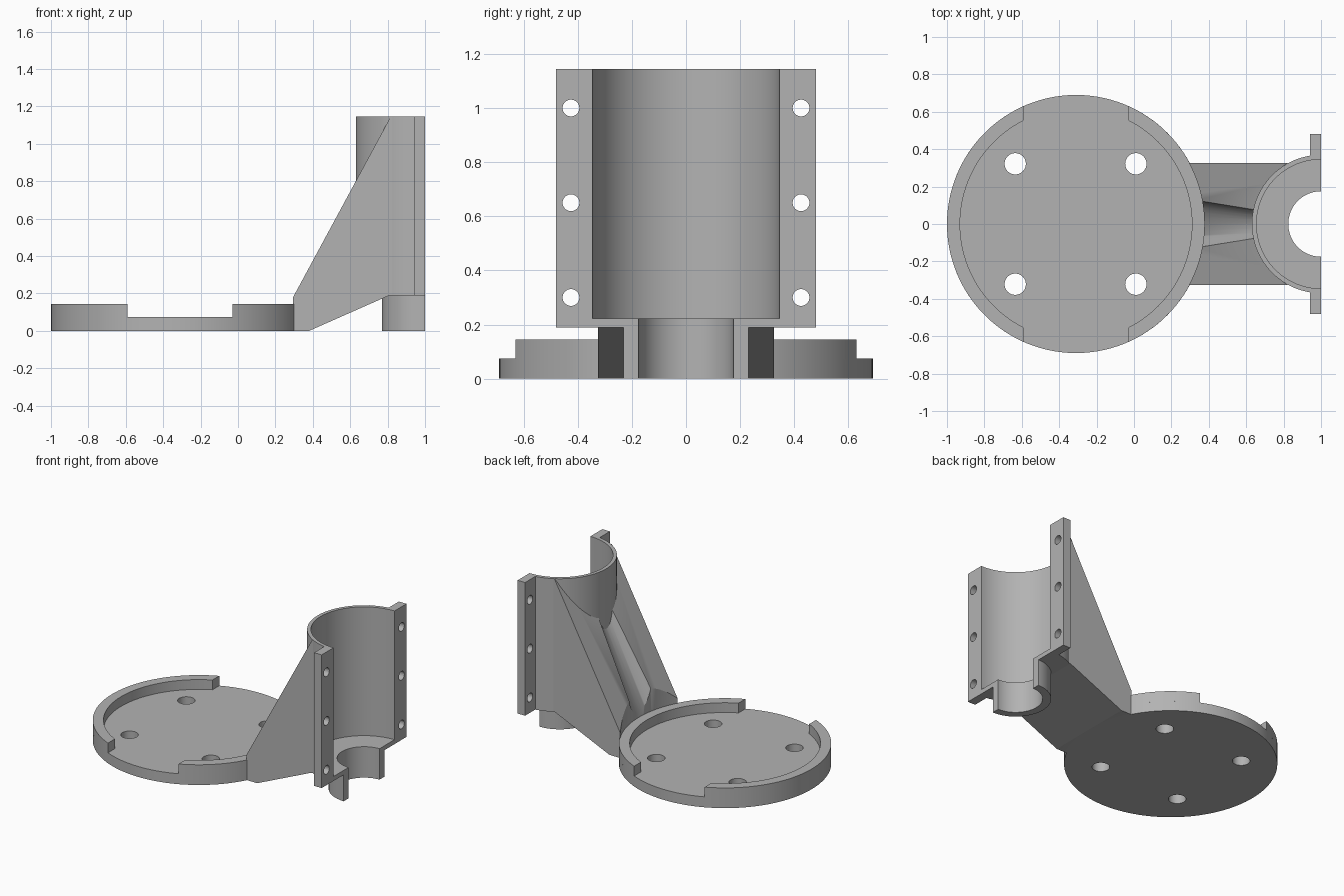
import bpy
import bmesh
from math import acos, asin, cos, sin, pi
from mathutils import Matrix, Vector

if "Cube" in bpy.data.objects:
    bpy.data.objects.remove(bpy.data.objects["Cube"], do_unlink=True)

grey = bpy.data.materials.new("plain grey")
grey.use_nodes = True
grey.diffuse_color = (0.45, 0.45, 0.45, 1)
grey.node_tree.nodes["Principled BSDF"].inputs["Base Color"].default_value = grey.diffuse_color

DISC_X, DISC_R, RIM_IN = -0.31, 0.69, 0.62
TUBE_X, TUBE_R, TUBE_IN = 1.0, 0.37, 0.345
BOSS_R, BORE_R = 0.23, 0.175
HEIGHT, FLOOR = 1.145, 0.19


def finish(name, bm):
    bmesh.ops.recalc_face_normals(bm, faces=bm.faces)
    mesh = bpy.data.meshes.new(name)
    bm.to_mesh(mesh)
    bm.free()
    mesh.materials.append(grey)
    obj = bpy.data.objects.new(name, mesh)
    bpy.context.collection.objects.link(obj)
    return obj


def arc(cx, r, a0, a1, n=48):
    steps = [a0 + (a1 - a0) * i / n for i in range(n + 1)]
    return [(cx + r * cos(a), r * sin(a)) for a in steps]


def prism(name, outline, low, high, along_y=False):
    """Extrude a flat outline along z, or along y for an x-z outline."""
    bm = bmesh.new()
    place = (lambda u, v: (u, low, v)) if along_y else (lambda u, v: (u, v, low))
    face = bm.faces.new([bm.verts.new(place(u, v)) for u, v in outline])
    extruded = bmesh.ops.extrude_face_region(bm, geom=[face])["geom"]
    move = (0, high - low, 0) if along_y else (0, 0, high - low)
    bmesh.ops.translate(bm, vec=move, verts=[g for g in extruded if isinstance(g, bmesh.types.BMVert)])
    return finish(name, bm)


def rod(start, end, r0, r1=None, sides=32):
    """Round cutter between two points."""
    start, end = Vector(start), Vector(end)
    axis = end - start
    turn = axis.to_track_quat("Z", "Y").to_matrix().to_4x4()
    bm = bmesh.new()
    bmesh.ops.create_cone(bm, cap_ends=True, segments=sides, radius1=r0,
                          radius2=r0 if r1 is None else r1, depth=axis.length,
                          matrix=Matrix.Translation((start + end) / 2) @ turn)
    cutter = finish("cutter", bm)
    cutter.hide_render = True
    return cutter


def cut(obj, cutters):
    bpy.context.view_layer.objects.active = obj
    for cutter in cutters:
        mod = obj.modifiers.new("cut", "BOOLEAN")
        mod.operation, mod.solver, mod.object = "DIFFERENCE", "EXACT", cutter
        bpy.ops.object.modifier_apply(modifier=mod.name)
        bpy.data.objects.remove(cutter, do_unlink=True)


# Round base plate with four screw holes
base = prism("base_plate", arc(DISC_X, DISC_R, 0, 2 * pi, 128)[:-1], 0, 0.075)
cut(base, [rod((x, y, -0.1), (x, y, 0.2), 0.057) for x in (-0.635, 0.01) for y in (-0.322, 0.322)])

# Two rim arcs, cut off straight at the gaps
outer, inner = acos(0.28 / DISC_R), acos(0.28 / RIM_IN)
rim = arc(DISC_X, DISC_R, -outer, outer) + arc(DISC_X, RIM_IN, inner, -inner)
right_rim = prism("rim_near_arm", rim, 0.07, 0.145)
left_rim = prism("rim_far_side", [(2 * DISC_X - x, y) for x, y in rim], 0.07, 0.145)

# Half tube with bolt flanges, as one section
bend = asin(0.06 / TUBE_R)
section = ([(1, 0.345), (1, 0.48), (0.94, 0.48)]
           + arc(TUBE_X, TUBE_R, pi / 2 + bend, 1.5 * pi - bend)
           + [(0.94, -0.48), (1, -0.48)]
           + arc(TUBE_X, TUBE_IN, 1.5 * pi, pi / 2)[:-1])
tube = prism("half_tube", section, FLOOR, HEIGHT)
cut(tube, [rod((0.8, y, z), (1.2, y, z), 0.031) for y in (-0.425, 0.425) for z in (0.3, 0.65, 1.0)])


# Tube floor and the narrow half collar below it
def half_ring(name, r_out, r_in, low, high):
    return prism(name, arc(TUBE_X, r_out, pi / 2, 1.5 * pi)
                 + arc(TUBE_X, r_in, 1.5 * pi, pi / 2), low, high)


floor = half_ring("tube_floor", 0.355, BORE_R, FLOOR, 0.222)
collar = half_ring("lower_collar", BOSS_R, BORE_R, 0, 0.2)

# Sloping arm joining the plate to the tube
RISE = 1.85
side = [(0.2, 0), (0.38, 0), (0.81, FLOOR), (0.824, FLOOR), (0.824, HEIGHT),
        (0.816, HEIGHT), (0.2, HEIGHT - RISE * 0.616)]
arm = prism("arm", side, -0.325, 0.325, along_y=True)
normal = Vector((-RISE, 0, 1)).normalized()


def above_slope(x, gap):
    return Vector((x, 0, HEIGHT + RISE * (x - 0.816))) + normal * gap


cut(arm, [rod((DISC_X, 0, -1), (DISC_X, 0, 2), DISC_R - 0.004, sides=128),
          rod((TUBE_X, 0, 0.21), (TUBE_X, 0, 2), TUBE_R - 0.01, sides=96),
          rod(above_slope(0.28, 0.085), above_slope(0.7, 0.06), 0.16, 0.09, sides=48)])

# Smooth round walls, keep hard edges
bpy.ops.object.select_all(action="DESELECT")
for obj in (base, right_rim, left_rim, tube, floor, collar, arm):
    obj.select_set(True)
bpy.context.view_layer.objects.active = arm
bpy.ops.object.shade_smooth_by_angle(angle=pi / 6)
